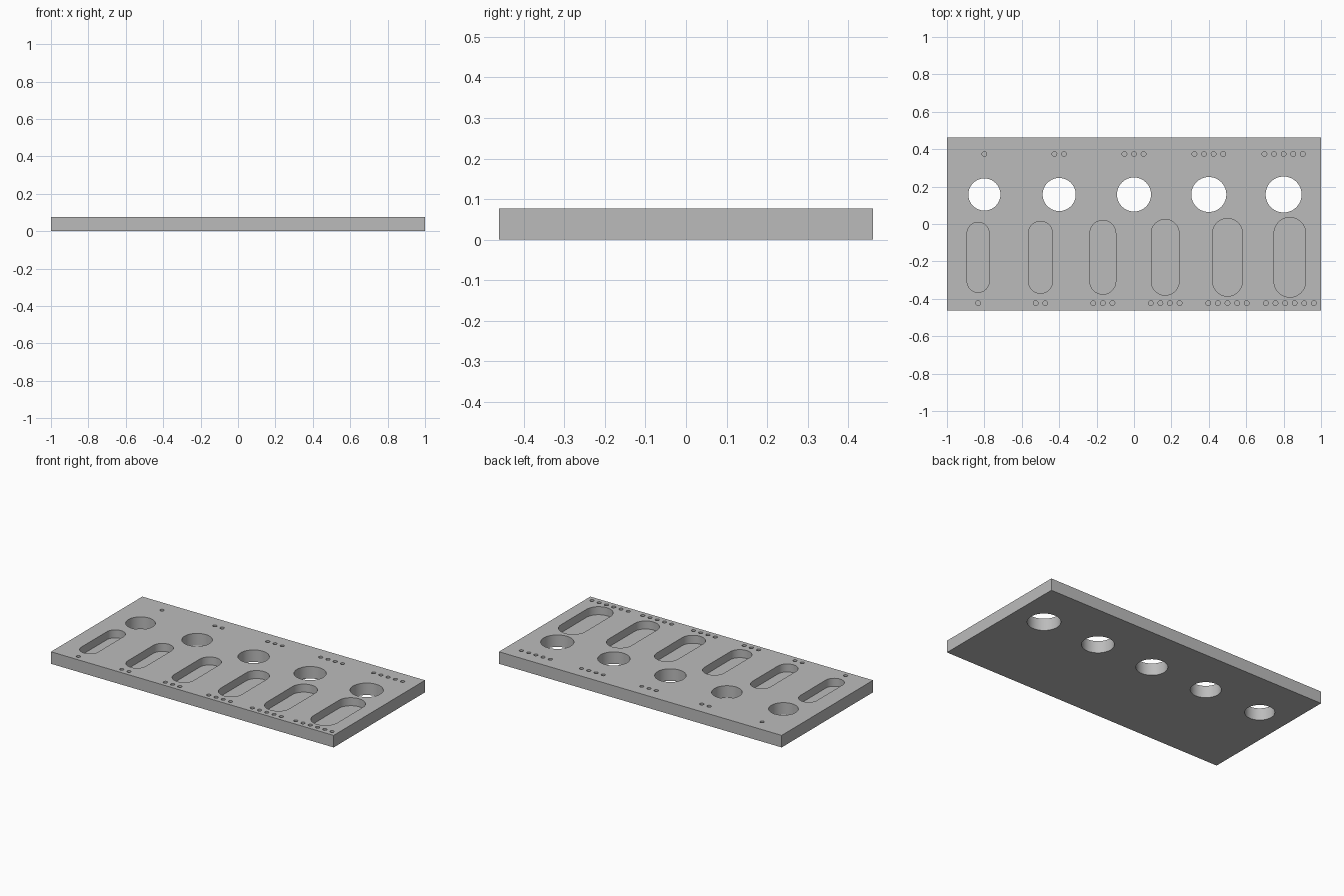
import bpy
import bmesh
import math

if "Cube" in bpy.data.objects:
    bpy.data.objects.remove(bpy.data.objects["Cube"], do_unlink=True)

U = 1 / 39                    # one design unit, the plate is 78 wide
WIDTH, DEPTH, THICK = 78, 36, 3
SLOT_LENGTH, SLOT_DEPTH = 10, 2
DOT_RADIUS, DOT_PITCH, DOT_DEPTH = 0.5, 2, 1


def new_object(name, bm):
    bmesh.ops.recalc_face_normals(bm, faces=bm.faces)
    mesh = bpy.data.meshes.new(name)
    bm.to_mesh(mesh)
    bm.free()
    obj = bpy.data.objects.new(name, mesh)
    bpy.context.collection.objects.link(obj)
    return obj


def add_prism(bm, x, y, radius, bottom, straight=0, steps=32):
    """Upright round or stadium-shaped prism that pokes out of the top."""
    outline = []
    for end in (1, -1):
        for i in range(steps + 1 if straight else steps):
            a = math.pi * i / steps + (0 if end > 0 else math.pi)
            outline.append((x + radius * math.cos(a),
                            y + end * straight / 2 + radius * math.sin(a)))
    verts = [bm.verts.new((px * U, py * U, bottom * U)) for px, py in outline]
    base = bm.faces.new(verts)
    top = bmesh.ops.extrude_face_region(bm, geom=[base])
    moved = [v for v in top["geom"] if isinstance(v, bmesh.types.BMVert)]
    bmesh.ops.translate(bm, verts=moved, vec=(0, 0, (THICK + 1 - bottom) * U))


def add_dots(bm, x, y, count):
    for i in range(count):
        add_prism(bm, x + (i - (count - 1) / 2) * DOT_PITCH, y,
                  DOT_RADIUS, THICK - DOT_DEPTH, steps=10)


# Plate
bm = bmesh.new()
bmesh.ops.create_cube(bm, size=1)
bmesh.ops.scale(bm, verts=bm.verts, vec=(WIDTH * U, DEPTH * U, THICK * U))
bmesh.ops.translate(bm, verts=bm.verts, vec=(0, 0, THICK * U / 2))
plate = new_object("gauge_plate", bm)

gray = bpy.data.materials.new("plain gray")
gray.use_nodes = True
color = (0.5, 0.5, 0.5, 1)
gray.diffuse_color = color
gray.node_tree.nodes["Principled BSDF"].inputs["Base Color"].default_value = color
plate.data.materials.append(gray)

# Cutters: through holes, blind slots, and the counting dots beside each
bm = bmesh.new()
for n in range(5):
    x = (n - 2) * WIDTH / 5
    add_prism(bm, x, 6.15, 3.35 + 0.1 * n, -1)
    add_dots(bm, x, 14.6, n + 1)
for n in range(6):
    x = (n - 2.5) * WIDTH / 6
    add_prism(bm, x, -6.95, 2.3 + 0.2 * n, THICK - SLOT_DEPTH, SLOT_LENGTH)
    add_dots(bm, x, -16.5, n + 1)
cutter = new_object("opening_cutter", bm)
cutter.data.materials.append(gray)
cutter.hide_render = True

# Cut the openings and drop the helper
cut = plate.modifiers.new("openings", "BOOLEAN")
cut.operation = "DIFFERENCE"
cut.solver = "EXACT"
cut.object = cutter
bpy.ops.object.select_all(action="DESELECT")
plate.select_set(True)
bpy.context.view_layer.objects.active = plate
bpy.ops.object.modifier_apply(modifier=cut.name)
bpy.data.objects.remove(cutter, do_unlink=True)
bpy.ops.object.shade_smooth_by_angle(angle=math.radians(30))
